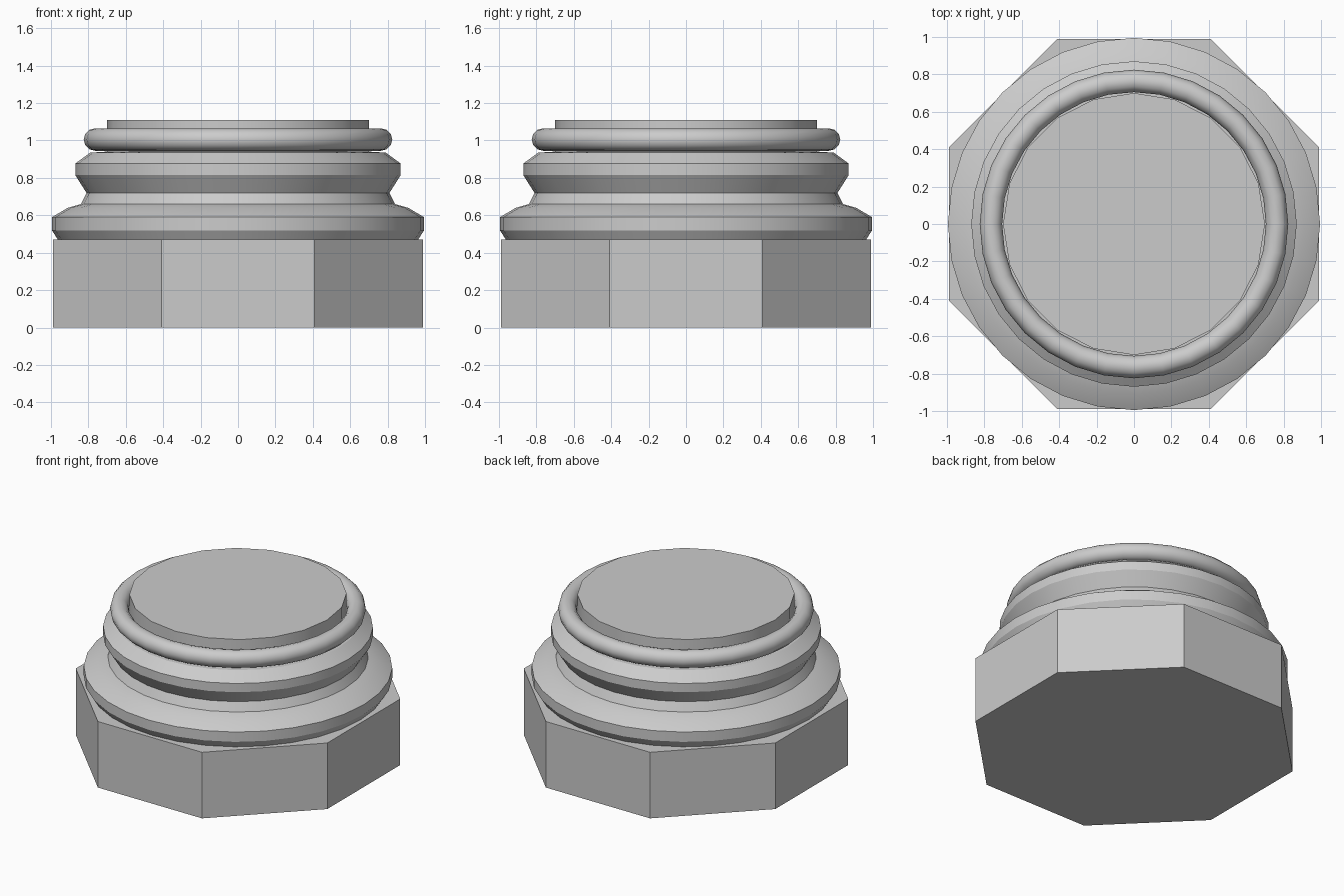
import bpy, bmesh, math

cube = bpy.data.objects.get("Cube")
if cube:
    bpy.data.objects.remove(cube, do_unlink=True)

# Single plain grey material
grey = bpy.data.materials.new("plain grey")
grey.use_nodes = True
colour = (0.6, 0.6, 0.6, 1)
grey.diffuse_color = colour
grey.node_tree.nodes["Principled BSDF"].inputs["Base Color"].default_value = colour


def lathe(name, profile, sides, closed=False, turn=0.0, smooth=None):
    """Revolve (radius, height) points about z; open profiles get flat caps."""
    bm = bmesh.new()
    rings = []
    for r, z in profile:
        angles = [turn + math.tau * i / sides for i in range(sides)]
        rings.append([bm.verts.new((r * math.cos(a), r * math.sin(a), z)) for a in angles])
    pairs = list(zip(rings, rings[1:]))
    if closed:
        pairs.append((rings[-1], rings[0]))
    else:
        bm.faces.new(rings[0][::-1])
        bm.faces.new(rings[-1])
    for low, high in pairs:
        for i in range(sides):
            j = (i + 1) % sides
            bm.faces.new((low[i], low[j], high[j], high[i]))
    bmesh.ops.recalc_face_normals(bm, faces=bm.faces)
    mesh = bpy.data.meshes.new(name)
    bm.to_mesh(mesh)
    bm.free()
    mesh.materials.append(grey)
    obj = bpy.data.objects.new(name, mesh)
    bpy.context.collection.objects.link(obj)
    if smooth:
        bpy.ops.object.select_all(action='DESELECT')
        obj.select_set(True)
        bpy.context.view_layer.objects.active = obj
        bpy.ops.object.shade_smooth_by_angle(angle=math.radians(smooth))
    return obj


# Octagonal grip with flats facing the axes
apothem = 0.99
lathe("octagonal_base", [(apothem / math.cos(math.pi / 8), 0),
                         (apothem / math.cos(math.pi / 8), 0.47)],
      8, turn=math.pi / 8)

# Flange, groove and upper rim in one turned body
lathe("turned_body", [(0.96, 0.465), (0.995, 0.52), (0.995, 0.59), (0.91, 0.64),
                      (0.84, 0.66), (0.81, 0.72), (0.87, 0.815), (0.87, 0.877),
                      (0.79, 0.935), (0.71, 0.94)],
      32, smooth=25)

# Plug core rising through the seal
lathe("plug_core", [(0.70, 0.92), (0.70, 1.11)], 20, smooth=30)

# Round seal ring
seal = [(0.765 + 0.06 * math.cos(math.tau * i / 12),
         1.005 + 0.06 * math.sin(math.tau * i / 12)) for i in range(12)]
lathe("seal_ring", seal, 32, closed=True, smooth=60)
